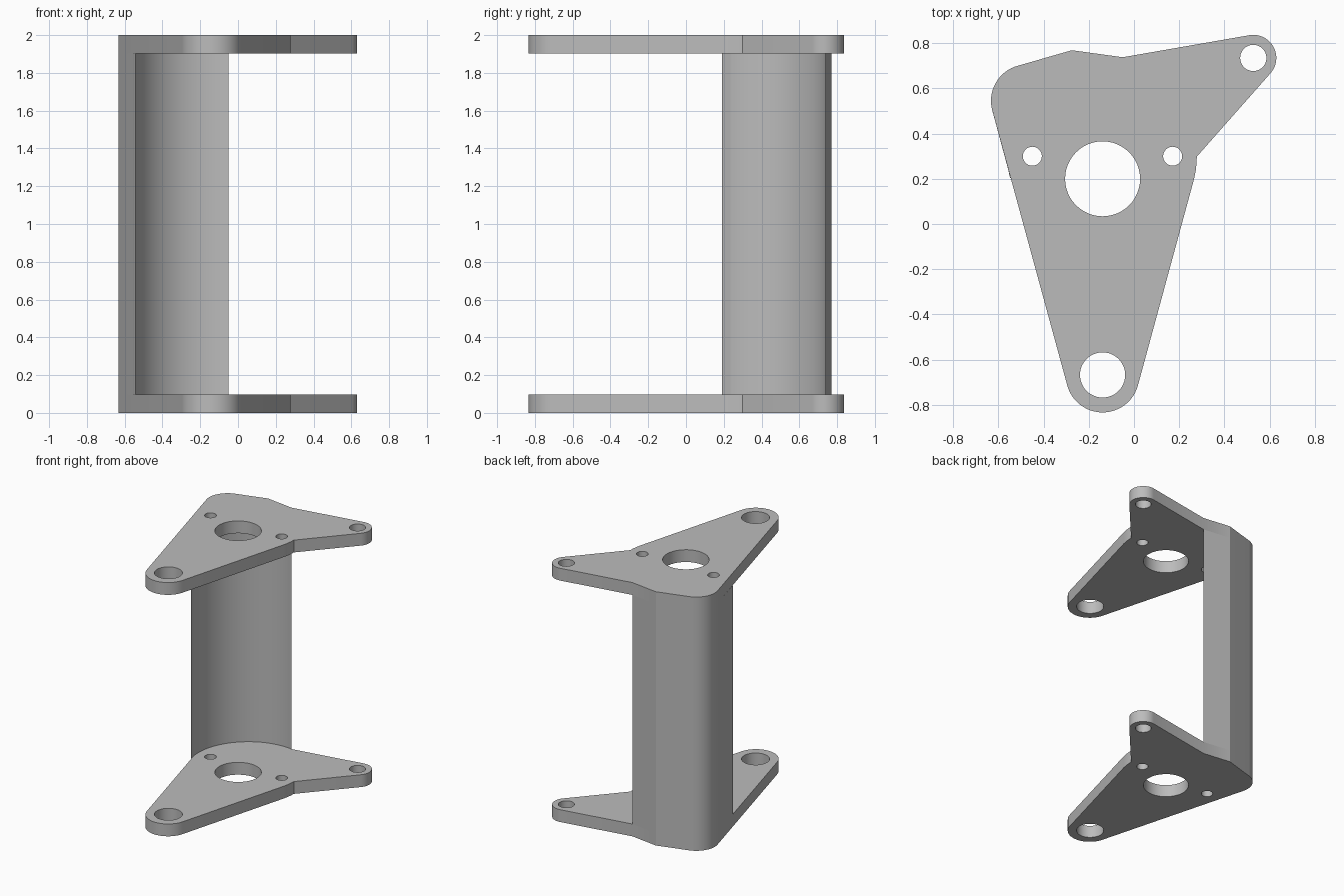
import bpy
from math import cos, sin, radians, atan2, hypot

if "Cube" in bpy.data.objects:
    bpy.data.objects.remove(bpy.data.objects["Cube"], do_unlink=True)

metal = bpy.data.materials.new("light grey metal")
GREY = (0.5, 0.5, 0.5, 1)
metal.diffuse_color = GREY
metal.use_nodes = True
metal.node_tree.nodes["Principled BSDF"].inputs["Base Color"].default_value = GREY

HEIGHT, THICK = 2.0, 0.097


def arc(cx, cy, r, start, end, n=16):
    """Points along an arc, angles in degrees."""
    steps = [radians(start + (end - start) * i / n) for i in range(n + 1)]
    return [(cx + r * cos(a), cy + r * sin(a)) for a in steps]


def circle(cx, cy, r, n=48):
    return arc(cx, cy, r, 0, 360, n)[:-1]


def extrude_profile(name, loops, z0, z1):
    """Fill closed loops (inner loops become holes) and extrude them upwards."""
    curve = bpy.data.curves.new(name, "CURVE")
    curve.dimensions = "2D"
    curve.fill_mode = "BOTH"
    curve.extrude = (z1 - z0) / 2
    for loop in loops:
        spline = curve.splines.new("POLY")
        spline.points.add(len(loop) - 1)
        for point, (x, y) in zip(spline.points, loop):
            point.co = (x, y, 0, 1)
        spline.use_cyclic_u = True
    obj = bpy.data.objects.new(name, curve)
    bpy.context.collection.objects.link(obj)
    obj.location.z = (z0 + z1) / 2
    bpy.ops.object.select_all(action="DESELECT")
    obj.select_set(True)
    bpy.context.view_layer.objects.active = obj
    bpy.ops.object.convert(target="MESH")
    obj = bpy.context.object
    obj.data.materials.clear()
    obj.data.materials.append(metal)
    bpy.ops.object.shade_smooth_by_angle(angle=radians(20))
    return obj


# Back edge shared by plates and wall: shallow notch, peak, rounded corner
back_edge = [(-0.05, 0.738), (-0.275, 0.769)] + arc(-0.472, 0.545, 0.161, 105, 195)

# Plate outline, anticlockwise
outline = (back_edge
           + arc(-0.139, -0.672, 0.162, 195, 345, 24)
           + [(0.266, 0.2), (0.273, 0.235), (0.277, 0.27), (0.278, 0.298)]
           + arc(0.528, 0.735, 0.102, -42, 99, 24))

# Bearing, pivot, screw and arm holes
holes = [circle(-0.139, 0.2, 0.166), circle(-0.139, -0.668, 0.1),
         circle(-0.45, 0.3, 0.042), circle(0.171, 0.3, 0.042),
         circle(0.528, 0.735, 0.058)]

for name, z in (("bottom_plate", 0), ("top_plate", HEIGHT - THICK)):
    extrude_profile(name, [outline] + holes, z, z + THICK)

# Connecting wall: outside follows the plates, inside is a concave arc
CX, CY = -0.122, 0.305
tip, notch = (-0.543, 0.19), back_edge[0]
a0 = atan2(tip[1] - CY, tip[0] - CX) * 180 / 3.14159 + 360
a1 = atan2(notch[1] - CY, notch[0] - CX) * 180 / 3.14159
radius = hypot(notch[0] - CX, notch[1] - CY)
inner = arc(CX, CY, radius, a0, a1, 32)[1:-1]
extrude_profile("back_wall", [back_edge + [tip] + inner], THICK, HEIGHT - THICK)
